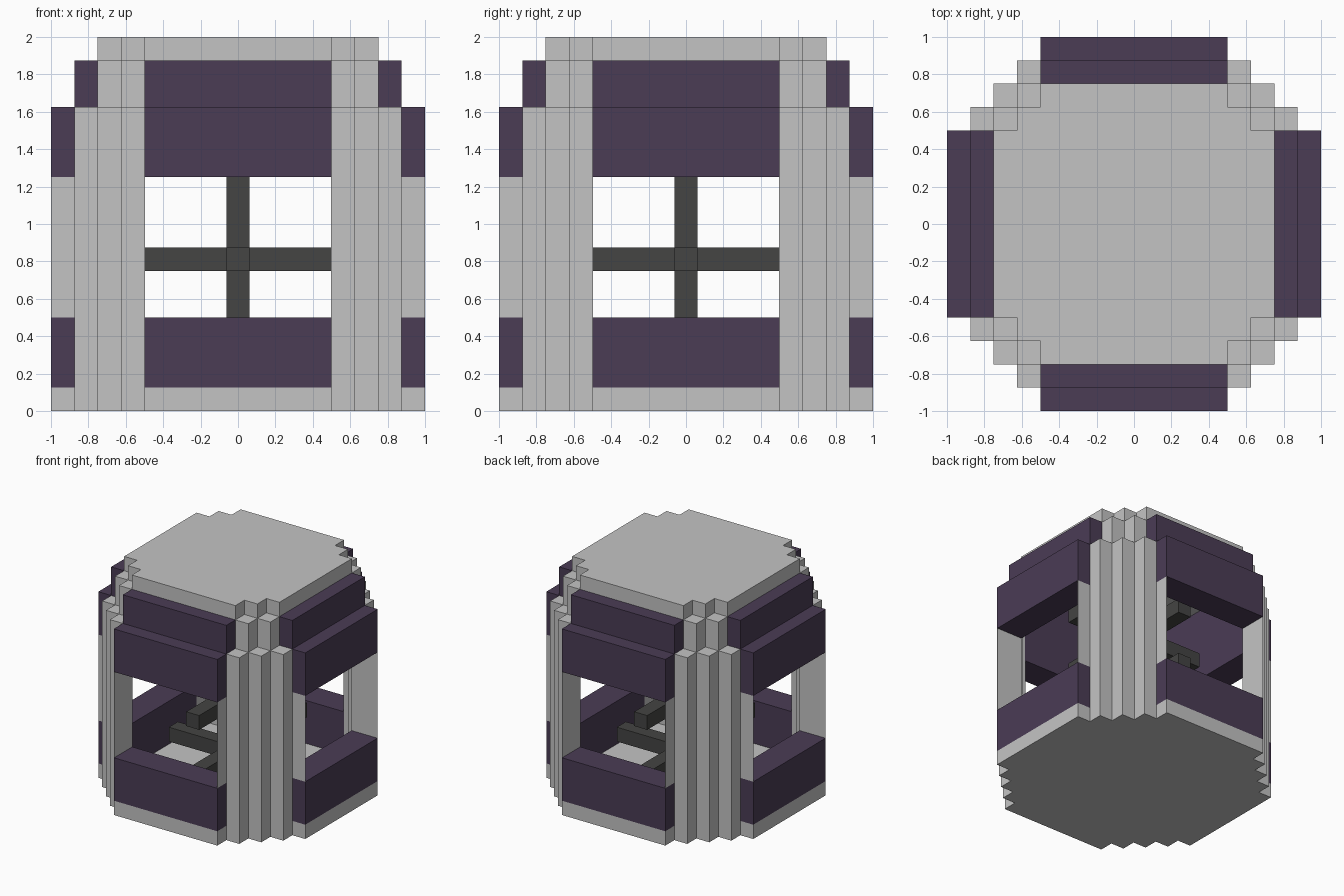
import bpy, bmesh
from math import pi
from mathutils import Matrix, Vector

cube = bpy.data.objects.get("Cube")
if cube:
    bpy.data.objects.remove(cube, do_unlink=True)

U = 0.125  # one grid step


def material(name, rgb):
    m = bpy.data.materials.new(name)
    m.use_nodes = True
    m.diffuse_color = (*rgb, 1)
    bsdf = m.node_tree.nodes["Principled BSDF"]
    bsdf.inputs["Base Color"].default_value = (*rgb, 1)
    bsdf.inputs["Roughness"].default_value = 0.9
    return m


grey = material("light grey", (0.55, 0.55, 0.55))
purple = material("dark purple", (0.069, 0.045, 0.091))
charcoal = material("charcoal", (0.058, 0.058, 0.056))


def finish(name, bm, mat):
    bmesh.ops.recalc_face_normals(bm, faces=bm.faces)
    mesh = bpy.data.meshes.new(name)
    bm.to_mesh(mesh)
    bm.free()
    mesh.materials.append(mat)
    obj = bpy.data.objects.new(name, mesh)
    bpy.context.collection.objects.link(obj)


def boxes(name, spans, mat, turns=4):
    """Boxes given by two opposite corners in grid steps, repeated by quarter turns."""
    bm = bmesh.new()
    for lo, hi in spans:
        lo, hi = Vector(lo) * U, Vector(hi) * U
        for k in range(turns):
            place = (Matrix.Rotation(k * pi / 2, 4, 'Z')
                     @ Matrix.Translation((lo + hi) / 2)
                     @ Matrix.Diagonal((*(hi - lo), 1)))
            bmesh.ops.create_cube(bm, size=1, matrix=place)
    finish(name, bm, mat)


def stepped_plate(name, reach, z0, z1, mat):
    """Plate with stair-stepped corners, running from half-width 4 out to reach."""
    quarter = [(reach, 4)]
    for i in range(reach - 4):
        x = reach - 1 - i
        quarter += [(x, 4 + i), (x, 5 + i)]
    quarter[-1] = (4, reach)
    bm = bmesh.new()
    verts = []
    for k in range(4):
        turn = Matrix.Rotation(k * pi / 2, 3, 'Z')
        verts += [bm.verts.new(turn @ Vector((x, y, z0)) * U) for x, y in quarter]
    face = bm.faces.new(verts)
    lifted = bmesh.ops.extrude_face_region(bm, geom=[face])["geom"]
    bmesh.ops.translate(bm, vec=(0, 0, (z1 - z0) * U),
                        verts=[g for g in lifted if isinstance(g, bmesh.types.BMVert)])
    finish(name, bm, mat)


# Floor and roof
stepped_plate("base_plate", 8, 0, 1, grey)
stepped_plate("roof_plate", 6, 15, 16, grey)

# Stair-stepped corner columns, the upper tier set one step inward
boxes("corner_columns", [((4 + i, 6 - i, 1), (5 + i, 7 - i, 13)) for i in range(3)], grey)
boxes("upper_corner_columns", [((4 + i, 5 - i, 13), (5 + i, 6 - i, 15)) for i in range(2)], grey)

# Thin jambs beside each opening
boxes("opening_jambs", [((6, 3.97, 4), (8, 4, 10)), ((6, -4, 4), (8, -3.97, 10))], grey)

# Horizontal bands on all four sides
boxes("lower_bands", [((6, -4, 1), (8, 4, 4))], purple)
boxes("middle_bands", [((6, -4, 10), (8, 4, 13))], purple)
boxes("upper_bands", [((6, -4, 13), (7, 4, 15))], purple)

# Inner post with three tiers of crossing bars
boxes("centre_post", [((-.5, -.5, 1), (.5, .5, 15))], charcoal, turns=1)
boxes("cross_bars", [((.5, -.5, z), (5, .5, z + 1)) for z in (2, 6, 10)], charcoal)
